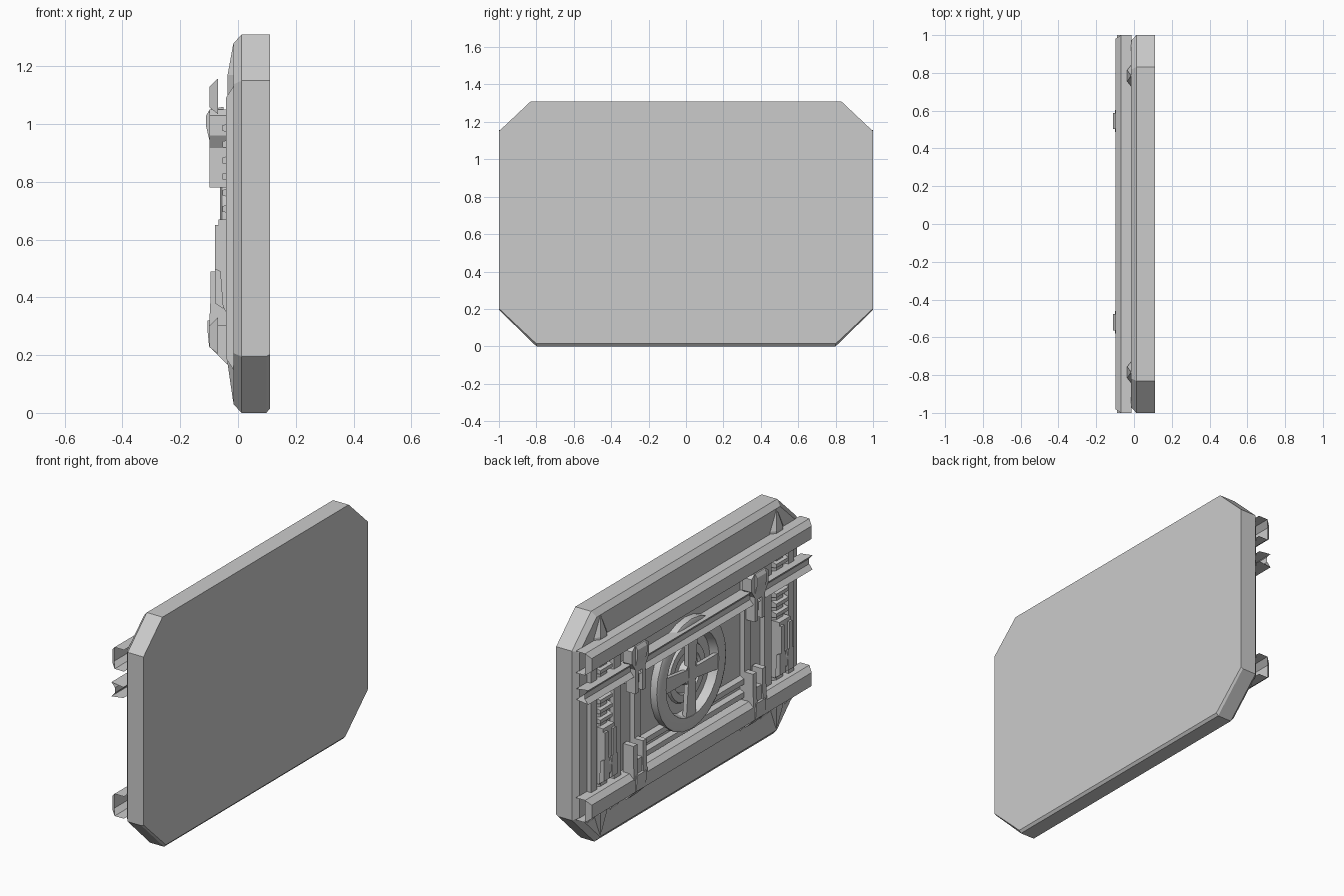
import bpy, bmesh
from math import sin, cos, pi, radians

if "Cube" in bpy.data.objects:
    bpy.data.objects.remove(bpy.data.objects["Cube"])

def make(name, verts, faces):
    me = bpy.data.meshes.new(name)
    me.from_pydata(verts, [], faces)
    bm = bmesh.new()
    bm.from_mesh(me)
    bmesh.ops.recalc_face_normals(bm, faces=bm.faces)
    bm.to_mesh(me)
    bm.free()
    ob = bpy.data.objects.new(name, me)
    bpy.context.collection.objects.link(ob)
    return ob

def loft(name, rings, cap_start=True, cap_end=True, closed=True):
    n = len(rings[0])
    verts = [v for r in rings for v in r]
    faces = []
    for i in range(len(rings) - 1):
        for j in range(n if closed else n - 1):
            k = (j + 1) % n
            faces.append((i*n + j, i*n + k, (i+1)*n + k, (i+1)*n + j))
    if cap_start:
        faces.append(tuple(range(n)))
    if cap_end:
        faces.append(tuple(range((len(rings) - 1)*n, len(rings)*n)))
    return make(name, verts, faces)

def prism(name, profile, y0, y1):
    """Closed (x, z) profile extruded along y."""
    return loft(name, [[(x, y, z) for x, z in profile] for y in (y0, y1)])

def box(name, x0, x1, y0, y1, z0, z1):
    return prism(name, [(x0, z0), (x1, z0), (x1, z1), (x0, z1)], y0, y1)

def rect(x, y, z0, z1):
    return [(x, -y, z0), (x, y, z0), (x, y, z1), (x, -y, z1)]

# Main slab: cut-corner outline with a chamfered back rim
def outline(x, d, bottom=0):
    k = d * 0.4
    b = d + bottom
    return [(x, -0.80 + k, b), (x, 0.80 - k, b), (x, 1 - d, 0.195 + k + bottom*0.5),
            (x, 1 - d, 1.15 - k), (x, 0.83 - k, 1.31 - d), (x, -0.83 + k, 1.31 - d),
            (x, -1 + d, 1.15 - k), (x, -1 + d, 0.195 + k + bottom*0.5)]

loft("door_slab", [outline(0.11, 0, 0.014), outline(0.098, 0),
                   outline(0.012, 0), outline(-0.015, 0.03)])

# Two wide open-ended channel rails with a bevelled front
for name, z0, z1 in (("upper_rail", 1.035, 1.157), ("lower_rail", 0.205, 0.33)):
    loft(name, [rect(-0.012, 1, z0, z1), rect(-0.07, 1, z0, z1),
                rect(-0.098, 0.98, z0 + 0.022, z1 - 0.027)], cap_start=False)
    # remove nothing behind the flanges: their ends stay open
    ob = bpy.data.objects[name]
    bm = bmesh.new()
    bm.from_mesh(ob.data)
    ends = [f for f in bm.faces if all(abs(v.co.y) > 0.999 for v in f.verts)
            and len({round(v.co.y) for v in f.verts}) == 1]
    bmesh.ops.delete(bm, geom=ends, context='FACES')
    bm.to_mesh(ob.data)
    bm.free()

# Thin grooved middle rail
groove = [(-0.015, 0.945), (-0.09, 0.955), (-0.068, 0.93),
          (-0.068, 0.90), (-0.09, 0.875), (-0.015, 0.885)]
loft("middle_rail", [[(x, y, z) for x, z in groove] for y in (-1, 1)],
     False, False, closed=False)

for side, s in (("left", 1), ("right", -1)):
    # Column with spiked ends
    c = s * 0.785
    w = 0.06
    plan = lambda z: [(-0.012, c - w, z), (-0.036, c - w*0.5, z),
                      (-0.036, c + w*0.5, z), (-0.012, c + w, z)]
    tip = lambda z: [(-0.012, c - 0.004, z), (-0.017, c - 0.002, z),
                     (-0.017, c + 0.002, z), (-0.012, c + 0.004, z)]
    loft(side + "_spiked_column", [tip(0.04), plan(0.17), plan(1.17), tip(1.275)])

    # Bars either side of the column, and the bar framing the centre panel
    for n, yc, hw in (("outer", 0.88, 0.025), ("inner", 0.67, 0.03), ("centre", 0.49, 0.03)):
        prism(f"{side}_{n}_bar", [(-0.01, 0.14), (-0.042, 0.19), (-0.042, 1.09), (-0.01, 1.14)],
              s*yc - hw, s*yc + hw)

    # Ladder rungs
    for i in range(6):
        z = 0.69 + i * 0.056
        prism(f"{side}_rung_{i}", [(-0.02, z), (-0.053, z + 0.006),
                                   (-0.053, z + 0.026), (-0.02, z + 0.036)],
              c - 0.055, c + 0.055)

    # Latch: stepped base, twin prongs, lower grip
    prism(side + "_latch_base", [(-0.02, 0.67), (-0.068, 0.67), (-0.068, 0.50), (-0.08, 0.46),
                                 (-0.076, 0.41), (-0.042, 0.35), (-0.02, 0.35)],
          c - 0.05, c + 0.05)
    for t in (-1, 1):
        yc = c + t * 0.036
        box(f"{side}_latch_prong_{t}", -0.08, -0.06, yc - 0.014, yc + 0.014, 0.46, 0.65)
        prism(f"{side}_latch_grip_{t}", [(-0.06, 0.49), (-0.08, 0.50), (-0.08, 0.38), (-0.05, 0.36)],
              yc - 0.026, yc + 0.026)

    # Clamps gripping the rails
    b = 0.545 if s > 0 else -0.52
    prism(side + "_upper_clamp_head", [(-0.05, 1.06), (-0.098, 1.05), (-0.11, 1.03), (-0.11, 0.99),
                                       (-0.098, 0.94), (-0.05, 0.94)], b - 0.043, b + 0.043)
    loft(side + "_upper_clamp_flare",
         [[(x, b - h, z) for h, z in ((0.035, 0.90), (0.075, 0.96), (0.075, 1.03), (0.05, 1.05),
                                      (-0.05, 1.05), (-0.075, 1.03), (-0.075, 0.96), (-0.035, 0.90))]
          for x in (-0.04, -0.098)])
    box(side + "_upper_clamp_web", -0.075, -0.015, b - 0.04, b + 0.04, 0.82, 0.94)
    prism(side + "_lower_clamp_base", [(-0.03, 0.40), (-0.09, 0.40), (-0.09, 0.32), (-0.105, 0.32),
                                       (-0.105, 0.28), (-0.10, 0.23), (-0.04, 0.17), (-0.03, 0.17)],
          b - 0.043, b + 0.043)
    for t in (-1, 1):
        yc = b + t * 0.032
        box(f"{side}_upper_clamp_prong_{t}", -0.098, -0.04, yc - 0.014, yc + 0.014, 0.78, 0.95)
        yc = b + t * 0.042
        prism(f"{side}_lower_clamp_prong_{t}", [(-0.03, 0.49), (-0.095, 0.49), (-0.095, 0.40),
                                                (-0.10, 0.30), (-0.03, 0.30)],
              yc - 0.017, yc + 0.017)

# Horizontal bars along the foot of the centre panel
for i, z in enumerate((0.345, 0.42)):
    prism(f"centre_panel_bar_{i}", [(-0.01, z), (-0.04, z), (-0.04, z + 0.03), (-0.01, z + 0.045)],
          -0.46, 0.46)

# Hand wheel: revolved rim and hub rings, crossed spokes
CY, CZ = 0.03, 0.67

def ring(name, profile, n=24):
    verts, faces, m = [], [], len(profile)
    for i in range(n):
        a = 2 * pi * i / n
        verts += [(x, CY + r*cos(a), CZ + r*sin(a)) for r, x in profile]
        for j in range(m):
            k, q = (j + 1) % m, (i + 1) % n
            faces.append((i*m + j, i*m + k, q*m + k, q*m + j))
    ob = make(name, verts, faces)
    for p in ob.data.polygons:
        p.use_smooth = True
    ob.data.set_sharp_from_angle(angle=radians(30))

ring("wheel_rim", [(0.31, -0.01), (0.31, -0.055), (0.295, -0.062), (0.235, -0.062), (0.22, -0.01)])
ring("wheel_inner_ring", [(0.17, -0.01), (0.16, -0.03), (0.12, -0.03), (0.11, -0.01)])
ring("wheel_hub", [(0.07, -0.01), (0.06, -0.055), (0.005, -0.055), (0.005, -0.01)])
for i in range(2):
    a = radians(4 + 88 * i)
    u, v = (cos(a), sin(a)), (-sin(a), cos(a))
    loft(f"wheel_spoke_{i}",
         [[(x, CY + p*u[0] + q*v[0], CZ + p*u[1] + q*v[1])
           for p, q in ((-0.25, -0.045), (0, -0.03), (0.25, -0.045),
                        (0.25, 0.045), (0, 0.03), (-0.25, 0.045))]
          for x in (-0.035, -0.058 - 0.002*i)])
